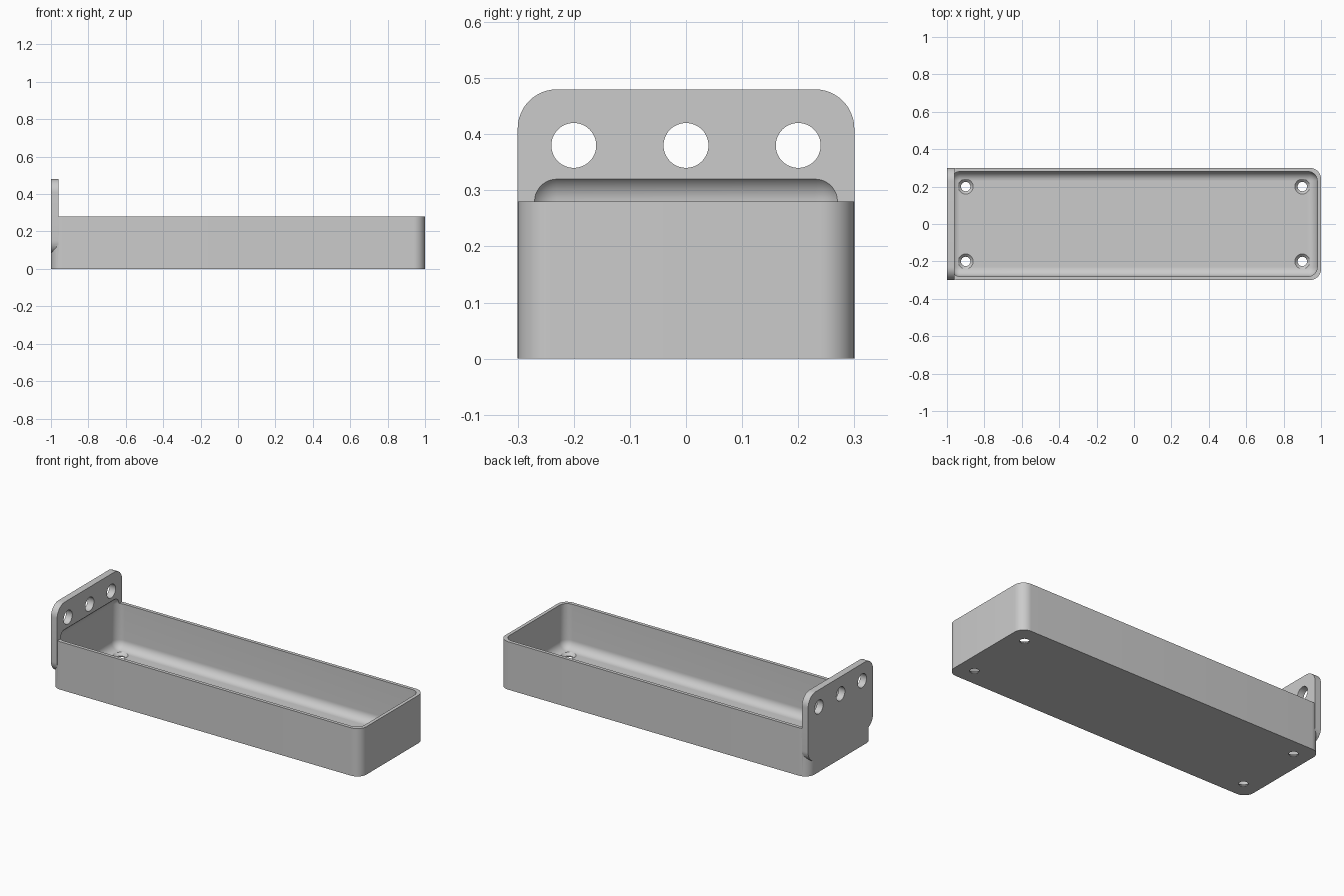
import bpy, bmesh
from math import pi, radians
from mathutils import Matrix, Vector

cube = bpy.data.objects.get("Cube")
if cube:
    bpy.data.objects.remove(cube, do_unlink=True)

grey = bpy.data.materials.new("plain grey")
grey.use_nodes = True
grey.diffuse_color = (0.6, 0.6, 0.6, 1)
grey.node_tree.nodes["Principled BSDF"].inputs["Base Color"].default_value = (0.6, 0.6, 0.6, 1)


def finish(bm, name):
    mesh = bpy.data.meshes.new(name)
    bm.to_mesh(mesh)
    bm.free()
    mesh.materials.append(grey)
    obj = bpy.data.objects.new(name, mesh)
    bpy.context.collection.objects.link(obj)
    return obj


def rounded_box(name, low, high, radius, axis=None):
    """Box with the edges along one axis rounded, or all edges if no axis is given."""
    low, high = Vector(low), Vector(high)
    bm = bmesh.new()
    bmesh.ops.create_cube(bm, size=1)
    bmesh.ops.scale(bm, vec=high - low, verts=bm.verts)
    bmesh.ops.translate(bm, vec=(low + high) / 2, verts=bm.verts)
    edges = [e for e in bm.edges if axis is None
             or abs((e.verts[0].co - e.verts[1].co)[axis]) > 0.001]
    bmesh.ops.bevel(bm, geom=edges, offset=radius, segments=12, profile=0.5,
                    affect='EDGES', clamp_overlap=True)
    return finish(bm, name)


def cone(name, center, r_low, r_high, depth, turn=None):
    bm = bmesh.new()
    matrix = Matrix.Translation(center) @ (turn or Matrix.Identity(4))
    bmesh.ops.create_cone(bm, cap_ends=True, segments=48, radius1=r_low,
                          radius2=r_high, depth=depth, matrix=matrix)
    return finish(bm, name)


def combine(target, tool, operation='DIFFERENCE'):
    mod = target.modifiers.new(tool.name, 'BOOLEAN')
    mod.operation, mod.solver, mod.object = operation, 'EXACT', tool
    tool.hide_render = True
    tools.append(tool)


tools = []

# Tray body with an upright mounting plate at one end
tray = rounded_box("tray", (-1, -0.3, 0), (1, 0.3, 0.28), 0.06, axis=2)
plate = rounded_box("mounting_plate", (-1, -0.3, 0.08), (-0.96, 0.3, 0.48), 0.07, axis=0)
combine(tray, plate, 'UNION')

# Filleted cavity, which also scoops into the plate
combine(tray, rounded_box("cavity", (-0.98, -0.28, 0.02), (0.98, 0.28, 0.33), 0.05))

# Countersunk screw holes in the floor
for x in (-0.9, 0.9):
    for y in (-0.2, 0.2):
        combine(tray, cone("screw_hole", (x, y, 0), 0.025, 0.025, 0.1))
        combine(tray, cone("countersink", (x, y, 0.0135), 0.025, 0.042, 0.017))

# Hanging holes through the plate
sideways = Matrix.Rotation(pi / 2, 4, 'Y')
for y in (-0.2, 0, 0.2):
    combine(tray, cone("hanging_hole", (-0.98, y, 0.38), 0.04, 0.04, 0.2, sideways))

# Bake the cuts, then drop the helpers
depsgraph = bpy.context.evaluated_depsgraph_get()
baked = bpy.data.meshes.new_from_object(tray.evaluated_get(depsgraph))
tray.modifiers.clear()
tray.data = baked
baked.materials.clear()
baked.materials.append(grey)
for tool in tools:
    bpy.data.objects.remove(tool, do_unlink=True)

bpy.ops.object.select_all(action='DESELECT')
tray.select_set(True)
bpy.context.view_layer.objects.active = tray
bpy.ops.object.shade_smooth_by_angle(angle=radians(30))
